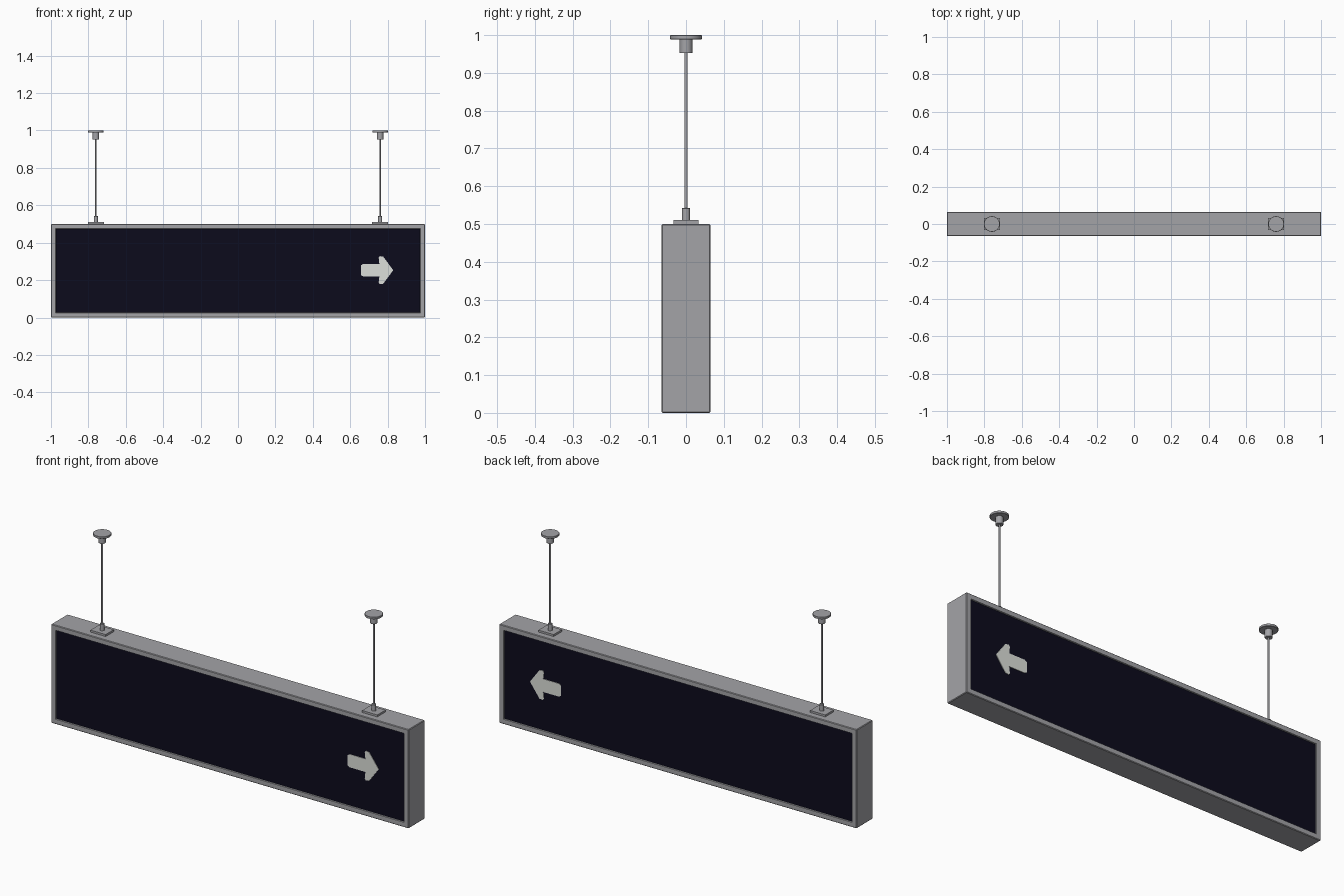
import bpy, bmesh, math
from mathutils import Matrix, Vector

if "Cube" in bpy.data.objects:
    bpy.data.objects.remove(bpy.data.objects["Cube"])


def material(name, rgb):
    m = bpy.data.materials.new(name)
    m.diffuse_color = (*rgb, 1)
    m.use_nodes = True
    m.node_tree.nodes["Principled BSDF"].inputs["Base Color"].default_value = m.diffuse_color
    return m


GREY = material("metal_grey", (0.37, 0.37, 0.39))
NAVY = material("panel_navy", (0.0035, 0.0033, 0.012))
WHITE = material("arrow_white", (0.72, 0.74, 0.70))


def finish(bm, name, mats, smooth=False):
    me = bpy.data.meshes.new(name)
    bm.to_mesh(me)
    bm.free()
    for m in mats:
        me.materials.append(m)
    ob = bpy.data.objects.new(name, me)
    bpy.context.collection.objects.link(ob)
    if smooth:
        bpy.ops.object.select_all(action='DESELECT')
        ob.select_set(True)
        bpy.context.view_layer.objects.active = ob
        bpy.ops.object.shade_smooth_by_angle(angle=math.radians(35))
    return ob


def box(bm, size, center):
    mat = Matrix.Translation(center) @ Matrix.Diagonal((*size, 1))
    bmesh.ops.create_cube(bm, size=1, matrix=mat)


def cylinder(name, x, r, z0, z1, bevel=0.0, sides=32):
    bm = bmesh.new()
    bmesh.ops.create_cone(bm, cap_ends=True, segments=sides, radius1=r, radius2=r,
                          depth=z1 - z0,
                          matrix=Matrix.Translation((x, 0, (z0 + z1) / 2)))
    if bevel:
        rim = [e for e in bm.edges if abs(e.verts[0].co.z - e.verts[1].co.z) < 1e-6]
        bmesh.ops.bevel(bm, geom=rim, offset=bevel, segments=1, affect='EDGES')
    return finish(bm, name, [GREY], True)


# Sign box: softened edges, raised frame and recessed dark panel on both sides
bm = bmesh.new()
box(bm, (2, 0.13, 0.5), (0, 0, 0.25))
bmesh.ops.bevel(bm, geom=bm.edges[:], offset=0.003, segments=1, affect='EDGES')
bm.normal_update()
panels = [f for f in bm.faces if abs(f.normal.y) > 0.99]
bmesh.ops.inset_individual(bm, faces=panels, thickness=0.031, depth=0)
bmesh.ops.inset_individual(bm, faces=panels, thickness=0.002, depth=-0.006)
for f in panels:
    f.material_index = 1
finish(bm, "sign_box", [GREY, NAVY])

# Arrow plates, both pointing towards +x
upper = [(0.83, 0), (0.777, 0.072), (0.758, 0.075), (0.752, 0.066), (0.756, 0.033),
         (0.668, 0.033), (0.657, 0.026)]
outline = upper + [(x, -z) for x, z in reversed(upper[1:])]
for side, label in ((-1, "front"), (1, "back")):
    bm = bmesh.new()
    face = bm.faces.new([bm.verts.new((x, side * 0.0585, 0.253 + z)) for x, z in outline])
    ext = bmesh.ops.extrude_face_region(bm, geom=[face])
    bmesh.ops.translate(bm, vec=Vector((0, side * 0.003, 0)),
                        verts=[v for v in ext["geom"] if isinstance(v, bmesh.types.BMVert)])
    bmesh.ops.recalc_face_normals(bm, faces=bm.faces[:])
    finish(bm, label + "_arrow", [WHITE])

# Hangers: foot plate, lower socket, rod, upper socket and ceiling disc
for x, label in ((-0.76, "left"), (0.76, "right")):
    bm = bmesh.new()
    box(bm, (0.085, 0.066, 0.011), (x, 0, 0.5045))
    finish(bm, label + "_foot_plate", [GREY])
    cylinder(label + "_lower_socket", x, 0.011, 0.508, 0.543, 0.002)
    cylinder(label + "_rod", x, 0.0045, 0.51, 0.96, sides=16)
    cylinder(label + "_upper_socket", x, 0.017, 0.952, 0.992, 0.001)
    cylinder(label + "_ceiling_disc", x, 0.042, 0.989, 1.0, 0.001)
